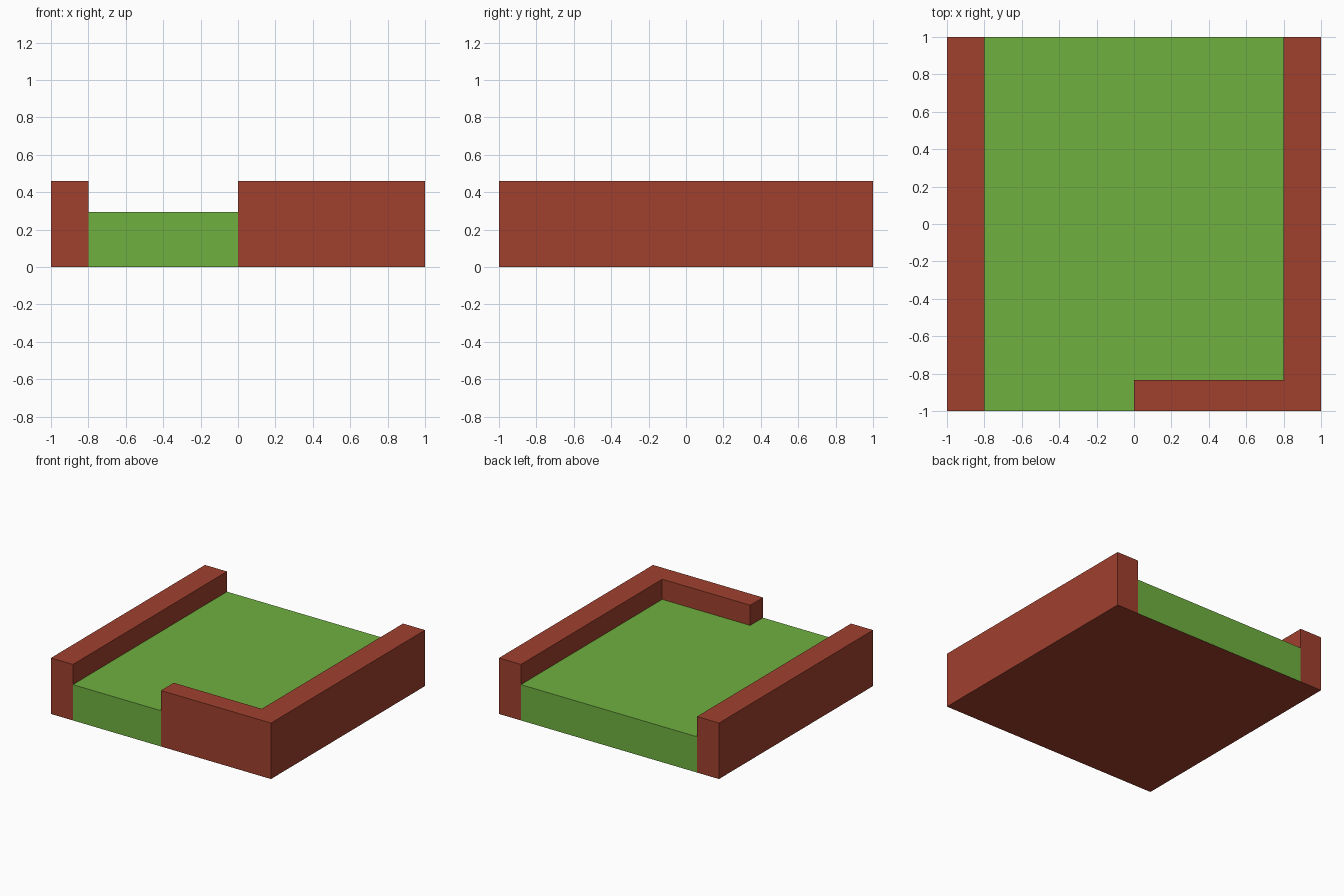
import bpy, bmesh

if "Cube" in bpy.data.objects:
    bpy.data.objects.remove(bpy.data.objects["Cube"])


def material(name, rgb):
    mat = bpy.data.materials.new(name)
    mat.diffuse_color = (*rgb, 1)
    mat.use_nodes = True
    mat.node_tree.nodes["Principled BSDF"].inputs["Base Color"].default_value = mat.diffuse_color
    return mat


def prism(name, outline, height, mat, base_mat=None):
    """Extrude a counter-clockwise outline from the ground up."""
    bm = bmesh.new()
    base = bm.faces.new([bm.verts.new((x, y, 0)) for x, y in outline])
    new = bmesh.ops.extrude_face_region(bm, geom=[base], use_keep_orig=True)["geom"]
    top = [v for v in new if isinstance(v, bmesh.types.BMVert)]
    bmesh.ops.translate(bm, verts=top, vec=(0, 0, height))
    bmesh.ops.recalc_face_normals(bm, faces=bm.faces)
    mesh = bpy.data.meshes.new(name)
    mesh.materials.append(mat)
    if base_mat:
        mesh.materials.append(base_mat)
        for f in bm.faces:
            if f.normal.z < -0.5:
                f.material_index = 1
    bm.to_mesh(mesh)
    bm.free()
    obj = bpy.data.objects.new(name, mesh)
    bpy.context.collection.objects.link(obj)
    return obj


brick = material("brick", (0.351, 0.051, 0.027))
grass = material("grass", (0.162, 0.434, 0.051))

WALL_H, LAWN_H = 0.46, 0.294
INNER_X, INNER_Y = 0.8, -0.834

# Left wall
prism("left_wall", [(-1, -1), (-INNER_X, -1), (-INNER_X, 1), (-1, 1)], WALL_H, brick)

# Right wall with its return along half of the front
prism("right_and_front_wall",
      [(0, -1), (1, -1), (1, 1), (INNER_X, 1), (INNER_X, INNER_Y), (0, INNER_Y)],
      WALL_H, brick)

# Lawn filling the space between the walls, with a brick underside
prism("lawn",
      [(-INNER_X, -1), (0, -1), (0, INNER_Y), (INNER_X, INNER_Y), (INNER_X, 1), (-INNER_X, 1)],
      LAWN_H, grass, brick)
